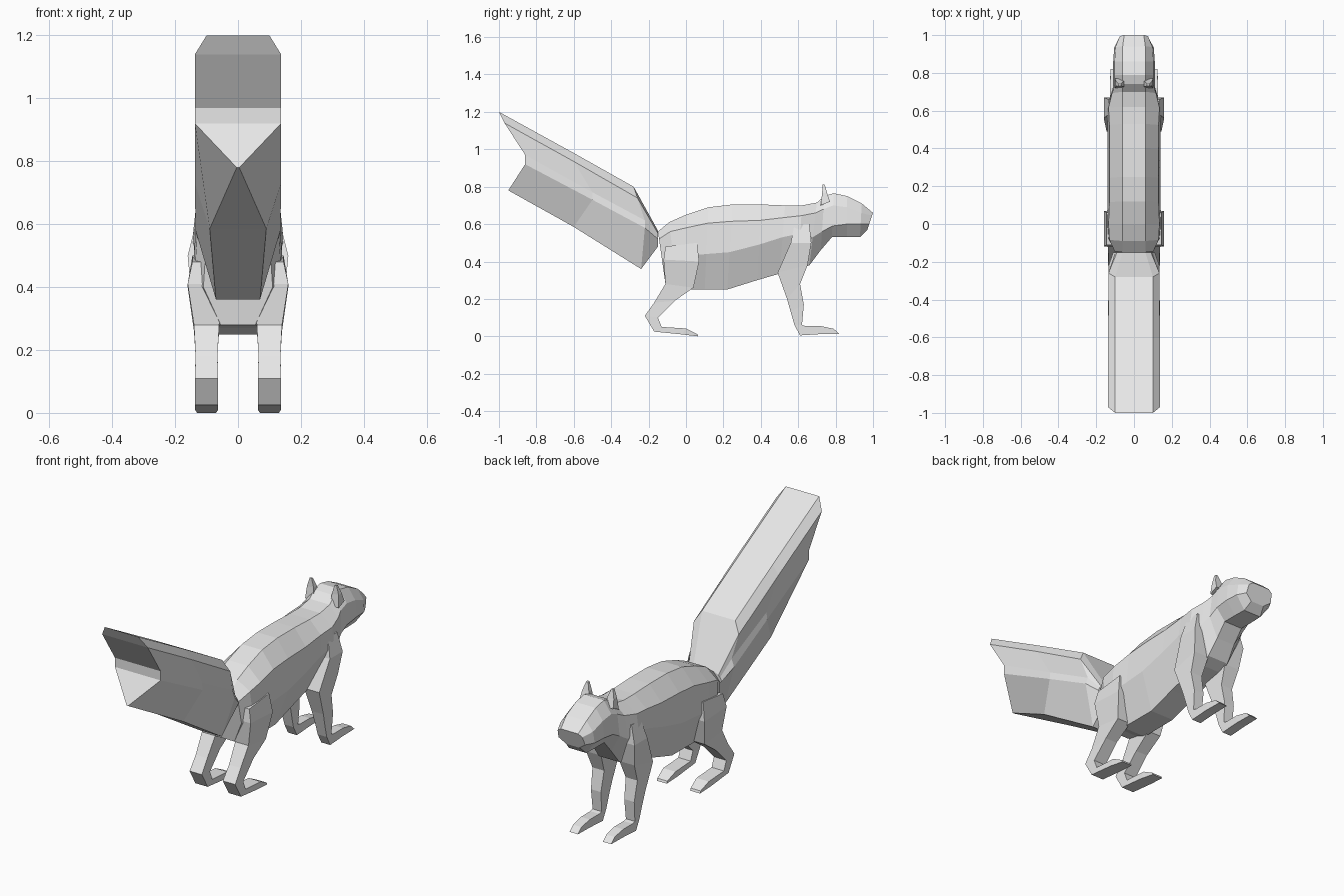
import bpy
import bmesh

default_cube = bpy.data.objects.get("Cube")
if default_cube:
    bpy.data.objects.remove(default_cube, do_unlink=True)

# One plain fur colour
fur = bpy.data.materials.new("light_grey_fur")
fur.use_nodes = True
fur_colour = (0.8, 0.8, 0.8, 1)
fur.diffuse_color = fur_colour
fur.node_tree.nodes["Principled BSDF"].inputs["Base Color"].default_value = fur_colour


def finish(name, mesh_builder, mirrored=False):
    """Turn a bmesh into a flat shaded object, optionally mirrored across x."""
    bmesh.ops.recalc_face_normals(mesh_builder, faces=mesh_builder.faces[:])
    mesh = bpy.data.meshes.new(name)
    mesh_builder.to_mesh(mesh)
    mesh_builder.free()
    mesh.materials.append(fur)
    part = bpy.data.objects.new(name, mesh)
    bpy.context.scene.collection.objects.link(part)
    if mirrored:
        mirror = part.modifiers.new("Mirror", "MIRROR")
        mirror.use_mirror_merge = False
    return part


def loft(name, half_sections, centre=0, mirrored=False):
    """Skin symmetric cross-sections, each given as its +x half from top to bottom."""
    builder = bmesh.new()
    rings = []
    for half in half_sections:
        left = [builder.verts.new((centre + x, y, z)) for x, y, z in half]
        right = [builder.verts.new((centre - x, y, z)) for x, y, z in half]
        rings.append(left + right[::-1])
    count = len(rings[0])
    for first, second in zip(rings, rings[1:]):
        for i in range(count):
            j = (i + 1) % count
            builder.faces.new((first[i], first[j], second[j], second[i]))
    # Close both ends with rows of faces running straight across
    for ring in (rings[0], rings[-1]):
        for i in range(count // 2 - 1):
            builder.faces.new((ring[i], ring[i + 1], ring[-i - 2], ring[-i - 1]))
    return finish(name, builder, mirrored)


def trunk_section(y_top, y_low, top, shoulder, flank, belly, width):
    """Half of a bevelled body section that leans from y_top to y_low."""
    def lean(z):
        return y_low + (y_top - y_low) * (z - belly) / (top - belly)
    outline = ((min(0.06, width * 0.65), top), (width * 0.93, shoulder),
               (width, flank), (width * 0.5, belly))
    return [(x, lean(z), z) for x, z in outline]


def leg(name, centre, stations):
    """Boxy limb; every station is a rear point, a front point and a half width."""
    halves = []
    for rear_y, rear_z, front_y, front_z, half_width in stations:
        halves.append([(half_width, front_y, front_z), (half_width, rear_y, rear_z)])
    return loft(name, halves, centre, mirrored=True)


# Body, neck and head: y top, y low, top, shoulder, flank, belly, half width
trunk = [
    (-.15, -.11, .56, .52, .40, .28, .11),
    (-.09, -.05, .61, .56, .41, .27, .14),
    (0, 0, .65, .58, .43, .25, .145),
    (.12, .1, .69, .605, .44, .25, .14),
    (.25, .22, .705, .615, .45, .25, .14),
    (.4, .38, .705, .62, .49, .3, .14),
    (.53, .5, .7, .635, .53, .335, .14),
    (.62, .6, .7, .645, .55, .355, .145),
    (.7, .66, .715, .66, .53, .38, .125),
    (.74, .72, .75, .68, .56, .46, .11),
    (.79, .78, .765, .7, .59, .53, .11),
    (.86, .86, .75, .69, .6, .53, .11),
    (.94, .93, .71, .66, .6, .53, .105),
    (1, .97, .66, .645, .6, .57, .08),
]
loft("body_and_head", [trunk_section(*row) for row in trunk])

# Broad upright tail, spreading from its root to a notched tip
tail_root = [(.06, -.15, .565), (.09, -.15, .55), (.1, -.15, .54),
             (.11, -.15, .52), (.06, -.15, .48)]
tail_base = [(.1, -.28, .8), (.135, -.26, .74), (.12, -.22, .62),
             (.135, -.22, .58), (.07, -.24, .36)]
tail_middle = [(.1, -.6, .98), (.137, -.6, .935), (.134, -.5, .77),
               (.137, -.5, .73), (.09, -.6, .585)]
tail_tip = [(.1, -1, 1.2), (.137, -.97, 1.14), (.137, -.86, .97),
            (.137, -.86, .92), (.004, -.95, .78)]
loft("tail", [tail_root, tail_base, tail_middle, tail_tip])

# Hind legs with swept-back heels and long flat feet
leg("hind_leg", .1, [
    (-.11, .48, .06, .5, .045),
    (-.12, .41, .07, .4, .06),
    (-.11, .28, .04, .26, .04),
    (-.17, .18, -.06, .19, .035),
    (-.22, .11, -.15, .1, .037),
    (-.17, .025, -.13, .05, .037),
    (-.02, .01, 0, .042, .037),
    (.065, 0, .06, .012, .03),
])

# Front legs reaching down from the shoulders
leg("front_leg", .1, [
    (.58, .6, .66, .6, .035),
    (.56, .5, .67, .5, .06),
    (.49, .34, .65, .38, .045),
    (.54, .2, .61, .28, .035),
    (.56, .13, .63, .17, .03),
    (.58, .06, .62, .06, .027),
    (.61, .005, .64, .055, .027),
    (.72, .012, .72, .055, .027),
    (.82, .012, .79, .04, .025),
])

# Small pointed ears
loft("ear", [
    [(.026, .77, .72), (.026, .72, .7)],
    [(.02, .755, .765), (.02, .728, .765)],
    [(.006, .742, .81), (.006, .73, .812)],
], centre=.075, mirrored=True)
